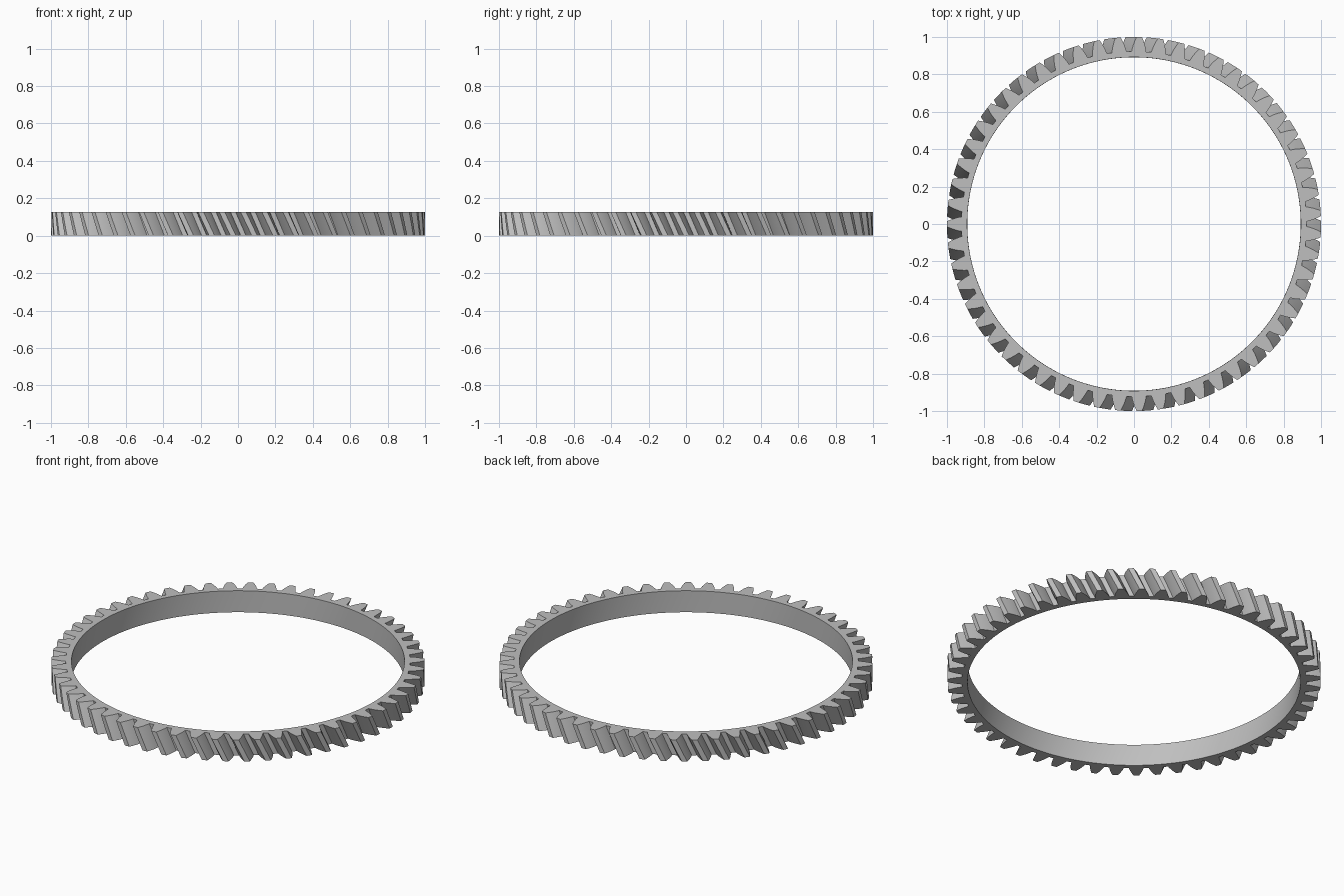
import bpy
import bmesh
import math

TEETH = 55
TIP_R, PITCH_R, ROOT_R, BORE_R = 1.0, 0.965, 0.923, 0.892
HEIGHT = 0.127
TWIST = 0.06          # angle the teeth lean from top to bottom
LAYERS = 8
FLANK_STEPS = 5
PITCH = math.tau / TEETH

cube = bpy.data.objects.get("Cube")
if cube:
    bpy.data.objects.remove(cube, do_unlink=True)

# Plain grey metal
metal = bpy.data.materials.new("grey metal")
metal.use_nodes = True
grey = (0.52, 0.52, 0.52, 1)
metal.diffuse_color = grey
metal.node_tree.nodes["Principled BSDF"].inputs["Base Color"].default_value = grey


def involute(radius):
    """Involute angle at a radius for a 20 degree pressure angle."""
    a = math.acos(PITCH_R * math.cos(math.radians(20)) / radius)
    return math.tan(a) - a


def half_tooth(radius):
    return PITCH / 4 + involute(PITCH_R) - involute(radius) + 0.001


# Profile of one tooth: (radius, angle from the tooth centre)
radii = [ROOT_R + (TIP_R - ROOT_R) * i / FLANK_STEPS for i in range(FLANK_STEPS + 1)]
rising = [(r, -half_tooth(r)) for r in radii]
falling = [(r, -a) for r, a in reversed(rising)]
tooth = [(ROOT_R, -PITCH / 2)] + rising + [(TIP_R, 0)] + falling

# All teeth, with a gap centred on the +x axis at the top
profile = [(r, a + (k + 0.5) * PITCH) for k in range(TEETH) for r, a in tooth]
count = len(profile)

bm = bmesh.new()


def add_loop(z, bore):
    turn = TWIST * (1 - z / HEIGHT)
    return [bm.verts.new(((BORE_R if bore else r) * math.cos(a + turn),
                          (BORE_R if bore else r) * math.sin(a + turn), z))
            for r, a in profile]


def bridge(lower, upper):
    for i in range(count):
        j = (i + 1) % count
        bm.faces.new((lower[i], lower[j], upper[j], upper[i]))


# Outer helical wall, top cap, bore and bottom cap as one closed band
loops = [add_loop(HEIGHT * i / LAYERS, False) for i in range(LAYERS + 1)]
loops += [add_loop(HEIGHT, True), add_loop(0, True)]
for lower, upper in zip(loops, loops[1:] + loops[:1]):
    bridge(lower, upper)
bmesh.ops.recalc_face_normals(bm, faces=bm.faces)

mesh = bpy.data.meshes.new("helical_ring_gear")
bm.to_mesh(mesh)
bm.free()
mesh.materials.append(metal)
gear = bpy.data.objects.new("helical_ring_gear", mesh)
bpy.context.collection.objects.link(gear)

# Smooth flanks and bore, crisp tooth edges
bpy.ops.object.select_all(action="DESELECT")
gear.select_set(True)
bpy.context.view_layer.objects.active = gear
bpy.ops.object.shade_smooth_by_angle(angle=math.radians(30))
